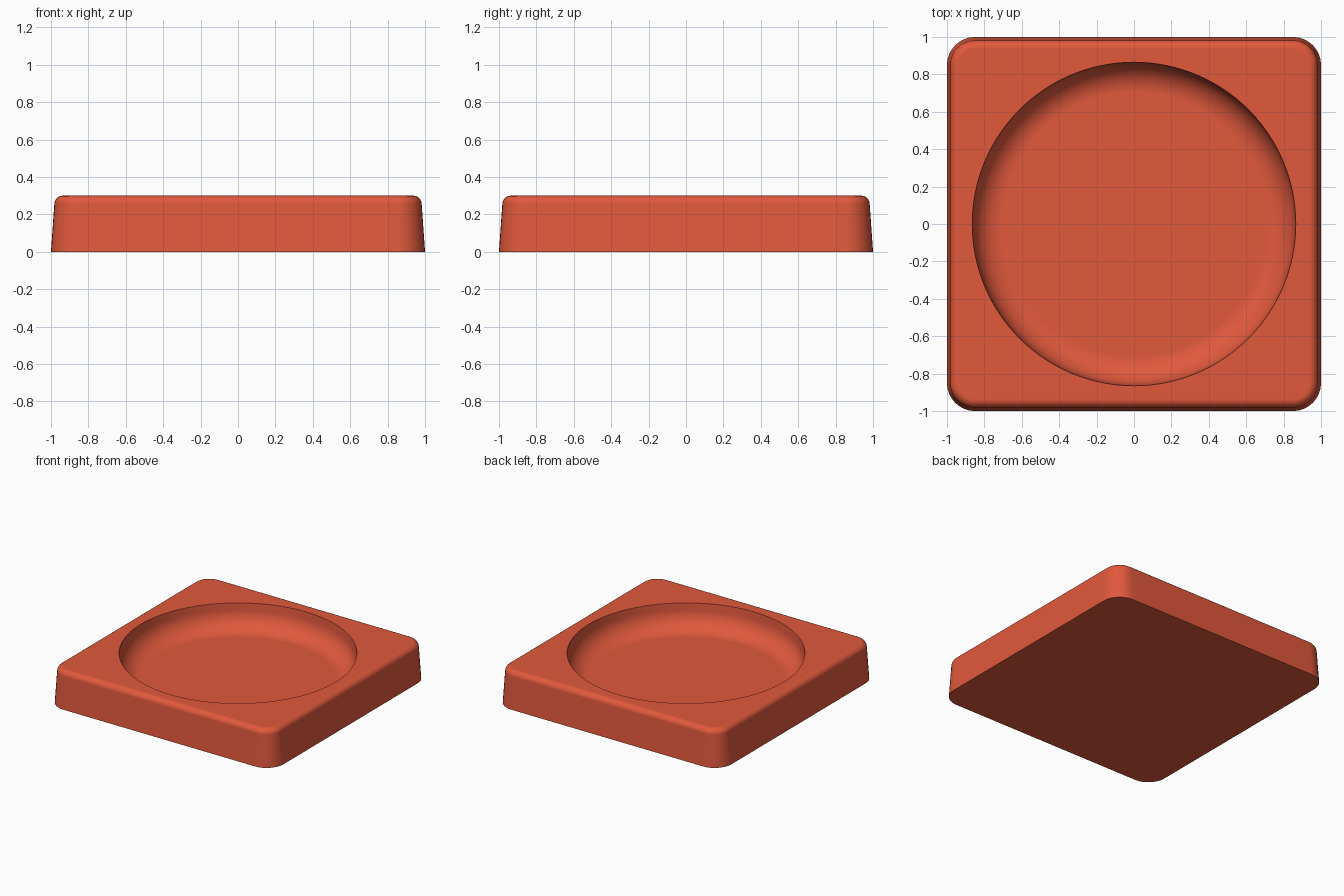
import bpy, bmesh
from math import sin, cos, pi, radians

if "Cube" in bpy.data.objects:
    bpy.data.objects.remove(bpy.data.objects["Cube"])

ARC, SIDE = 8, 24          # segments per corner and per straight side
COUNT = 4 * (ARC + SIDE)


def rounded_square(half, radius, z):
    """Ring that starts in the middle of the +x side."""
    c = half - radius
    quarter = [(half, c * i / (SIDE / 2)) for i in range(SIDE // 2)]
    for i in range(ARC + 1):
        a = pi / 2 * i / ARC
        quarter.append((c + radius * cos(a), c + radius * sin(a)))
    quarter += [(c * (1 - i / (SIDE / 2)), half) for i in range(1, SIDE // 2)]
    ring = []
    for _ in range(4):
        ring += [(x, y, z) for x, y in quarter]
        quarter = [(-y, x) for x, y in quarter]
    return ring


def circle(radius, z):
    return [(radius * cos(2 * pi * i / COUNT), radius * sin(2 * pi * i / COUNT), z)
            for i in range(COUNT)]


HEIGHT, CORNER, EDGE = 0.3, 0.15, 0.045
BOWL, FLOOR, FILLET = 0.865, 0.1, 0.155

# outer wall with a slight taper and a rounded top edge
rings = [rounded_square(1.0, CORNER, 0)]
for i in range(9):
    a = radians(4 + 86 * i / 8)
    inset = 0.018 + EDGE * (1 - cos(a))
    rings.append(rounded_square(1 - inset, CORNER - inset, HEIGHT - EDGE * (1 - sin(a))))

# round recess with a sharp rim and a wide fillet into its floor
rings.append(circle(BOWL, HEIGHT))
for i in range(13):
    a = pi / 2 * i / 12
    rings.append(circle(BOWL - 0.004 - FILLET * (1 - cos(a)), FLOOR + FILLET * (1 - sin(a))))

bm = bmesh.new()
loops = [[bm.verts.new(p) for p in ring] for ring in rings]
for low, high in zip(loops, loops[1:]):
    for i in range(COUNT):
        j = (i + 1) % COUNT
        bm.faces.new((low[i], low[j], high[j], high[i]))
bm.faces.new(loops[0][::-1])    # underside
bm.faces.new(loops[-1])         # recess floor
bmesh.ops.recalc_face_normals(bm, faces=bm.faces)
mesh = bpy.data.meshes.new("square_dish")
bm.to_mesh(mesh)
bm.free()

dish = bpy.data.objects.new("square_dish", mesh)
bpy.context.collection.objects.link(dish)

# single warm red colour
color = (0.75, 0.1, 0.046, 1)
mat = bpy.data.materials.new("warm_red")
mat.use_nodes = True
mat.diffuse_color = color
mat.node_tree.nodes["Principled BSDF"].inputs["Base Color"].default_value = color
mesh.materials.append(mat)

# smooth fillets, crisp rim and base edge, flat large faces
bpy.ops.object.select_all(action='DESELECT')
dish.select_set(True)
bpy.context.view_layer.objects.active = dish
bpy.ops.object.shade_smooth_by_angle(angle=radians(30))
weighted = dish.modifiers.new("flat_face_normals", 'WEIGHTED_NORMAL')
weighted.keep_sharp = True
